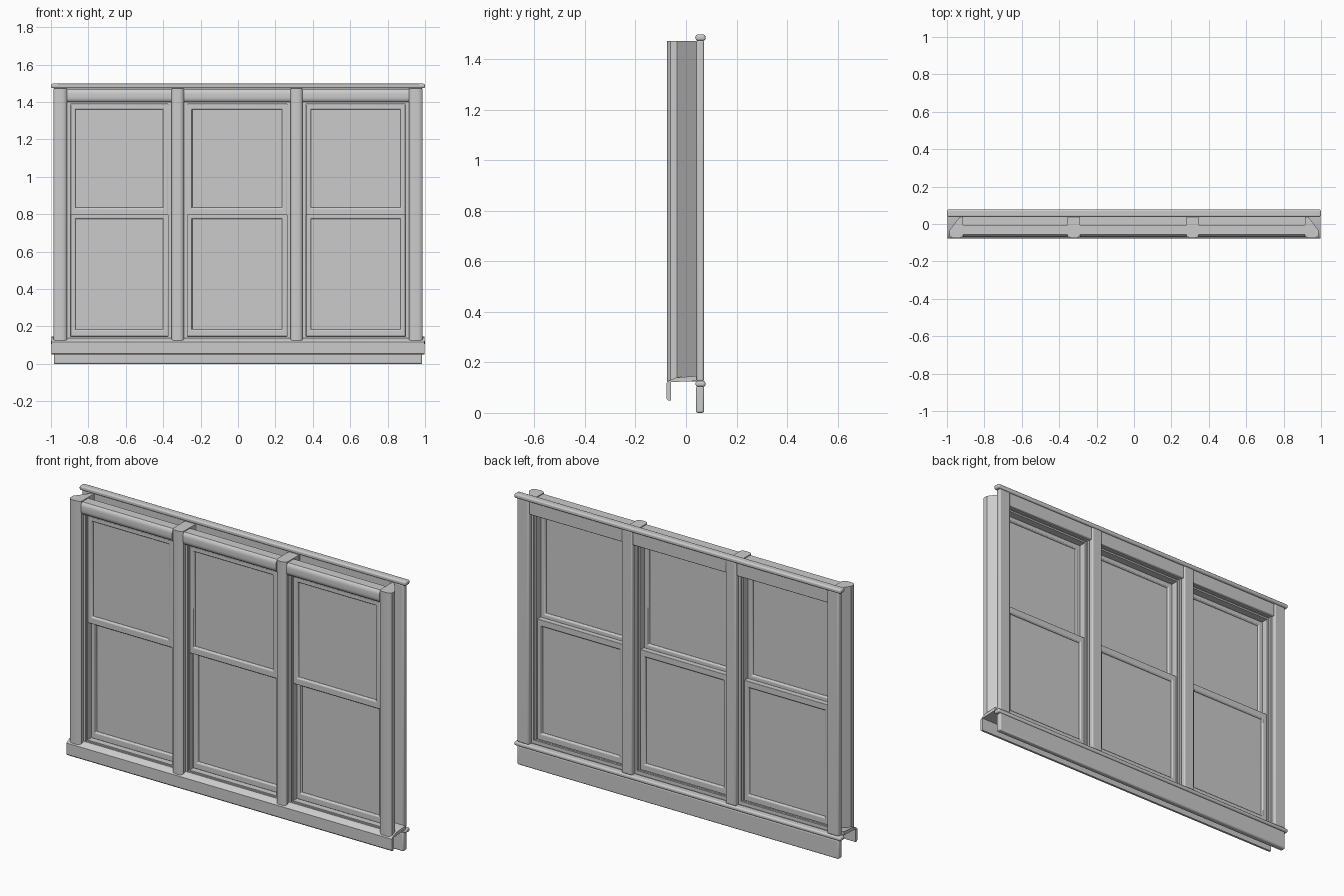
import bpy, bmesh

if "Cube" in bpy.data.objects:
    bpy.data.objects.remove(bpy.data.objects["Cube"])

Z0, Z1 = 0.125, 1.473                       # sill line and casing top
OPENINGS = [(-0.914, -0.355), (-0.29, 0.281), (0.345, 0.914)]
MULLIONS = [(-0.355, -0.29), (0.281, 0.345)]


def finish(name, bm, bevel=0.0, segments=3):
    bmesh.ops.recalc_face_normals(bm, faces=bm.faces)
    mesh = bpy.data.meshes.new(name)
    bm.to_mesh(mesh)
    bm.free()
    ob = bpy.data.objects.new(name, mesh)
    bpy.context.collection.objects.link(ob)
    if bevel:
        mod = ob.modifiers.new("soft_edges", 'BEVEL')
        mod.width, mod.segments = bevel, segments
        mod.limit_method = 'ANGLE'
    bpy.context.view_layer.objects.active = ob
    ob.select_set(True)
    bpy.ops.object.shade_smooth_by_angle()
    ob.select_set(False)
    return ob


def box(name, x, y, z, bevel=0.0):
    bm = bmesh.new()
    bmesh.ops.create_cube(bm, size=1)
    for v in bm.verts:
        for i, (a, b) in enumerate((x, y, z)):
            v.co[i] = (a + b) / 2 + v.co[i] * (b - a)
    return finish(name, bm, bevel)


def prism(name, pts, lo, hi, axis):
    """Extrude a closed profile: (x, y) along z, or (y, z) along x."""
    bm = bmesh.new()
    place = (lambda p, t: (p[0], p[1], t)) if axis == 'z' else (lambda p, t: (t, p[0], p[1]))
    a, b = [[bm.verts.new(place(p, t)) for p in pts] for t in (lo, hi)]
    bm.faces.new(a)
    bm.faces.new(b)
    for i in range(len(pts)):
        j = (i + 1) % len(pts)
        bm.faces.new((a[i], a[j], b[j], b[i]))
    return finish(name, bm)


def ring(name, x, z, profile, bottom=1.0, top=1.0, bevel=0.0):
    """Mitred rectangular frame from a closed (inset, y) profile."""
    bm = bmesh.new()
    loops = []
    for d, y in profile:
        xa, xb, za, zb = x[0] + d, x[1] - d, z[0] + d * bottom, z[1] - d * top
        loops.append([bm.verts.new((px, y, pz)) for px, pz in
                      ((xa, za), (xb, za), (xb, zb), (xa, zb))])
    for i in range(len(loops)):
        a, b = loops[i], loops[(i + 1) % len(loops)]
        for k in range(4):
            m = (k + 1) % 4
            bm.faces.new((a[k], a[m], b[m], b[k]))
    return finish(name, bm, bevel, 2)


def bulge(a, b, base, depth, n=12):
    """Softly rounded front between a and b, projecting toward -y."""
    out = []
    for i in range(n + 1):
        t = 2 * i / n - 1
        out.append((a + (b - a) * i / n, base - depth * (1 - abs(t) ** 3.5)))
    return out


# Outer side casings: rounded front, tapering back to the inner edge
for name, s in (("left_front_casing", -1), ("right_front_casing", 1)):
    pts = bulge(0.914, 0.987, -0.062, 0.013) + [(0.987, -0.035), (0.93, 0.042), (0.914, 0.042)]
    prism(name, [(s * px, py) for px, py in pts], Z0, Z1, 'z')
    box(name.replace("front", "back"), sorted((s * 0.914, s * 0.985)), (0.042, 0.071), (Z0, 1.476), 0.007)

# Mullions between the windows
for i, (a, b) in enumerate(MULLIONS):
    prism(f"mullion_{i}", bulge(a, b, -0.062, 0.013) + [(b, 0.042), (a, 0.042)], Z0, Z1, 'z')
    box(f"mullion_back_casing_{i}", (a, b), (0.042, 0.071), (Z0, 1.476), 0.007)

# Profiles of the sash and its glazing bead
def sash_profile(y0, y1):
    return [(0, y0), (0.022, y0), (0.027, y0 + 0.006), (0.027, y1 - 0.006), (0.022, y1), (0, y1)]


for i, (a, b) in enumerate(OPENINGS):
    # Head trim, front and back
    front = [(y, z) for z, y in bulge(1.40, 1.468, -0.057, 0.012)]
    prism(f"front_head_{i}", front + [(-0.005, 1.468), (-0.005, 1.40)], a, b, 'x')
    box(f"back_head_{i}", (a, b), (0.044, 0.066), (1.40, 1.476), 0.005)
    # Jamb liner with a stepped stop
    ring(f"jamb_liner_{i}", (a, b), (0.128, 1.408),
         [(0, -0.045), (0.012, -0.045), (0.012, -0.038), (0.019, -0.038),
          (0.019, 0.03), (0.010, 0.03), (0.010, 0.042), (0, 0.042)])
    # Upper sash sits outside, lower sash inside
    sa, sb = a + 0.019, b - 0.019
    for part, z, y0, y1, bot, top in (("upper", (0.795, 1.387), -0.036, -0.008, 1.5, 1.0),
                                      ("lower", (0.147, 0.812), -0.006, 0.024, 1.4, 1.4)):
        ring(f"{part}_sash_{i}", (sa, sb), z, sash_profile(y0, y1), bot, top, 0.002)
        mid = (y0 + y1) / 2
        box(f"{part}_glass_{i}", (sa + 0.024, sb - 0.024), (mid - 0.003, mid + 0.003),
            (z[0] + 0.024 * bot, z[1] - 0.024 * top))

# Sill: sloping tread with a downturned nose along the front
prism("front_sill", [(-0.077, 0.056), (-0.072, 0.05), (-0.06, 0.05), (-0.06, 0.122), (0.042, 0.126),
                     (0.042, 0.146), (-0.04, 0.140), (-0.07, 0.126), (-0.077, 0.118)],
      -0.996, 0.996, 'x')

# Room-side stool, apron and head cap
box("stool", (-1, 1), (0.038, 0.077), (0.104, 0.126), 0.008)
box("apron", (-0.985, 0.985), (0.040, 0.072), (0.0, 0.106), 0.008)
box("head_cap", (-1, 1), (0.038, 0.077), (1.474, 1.498), 0.008)
